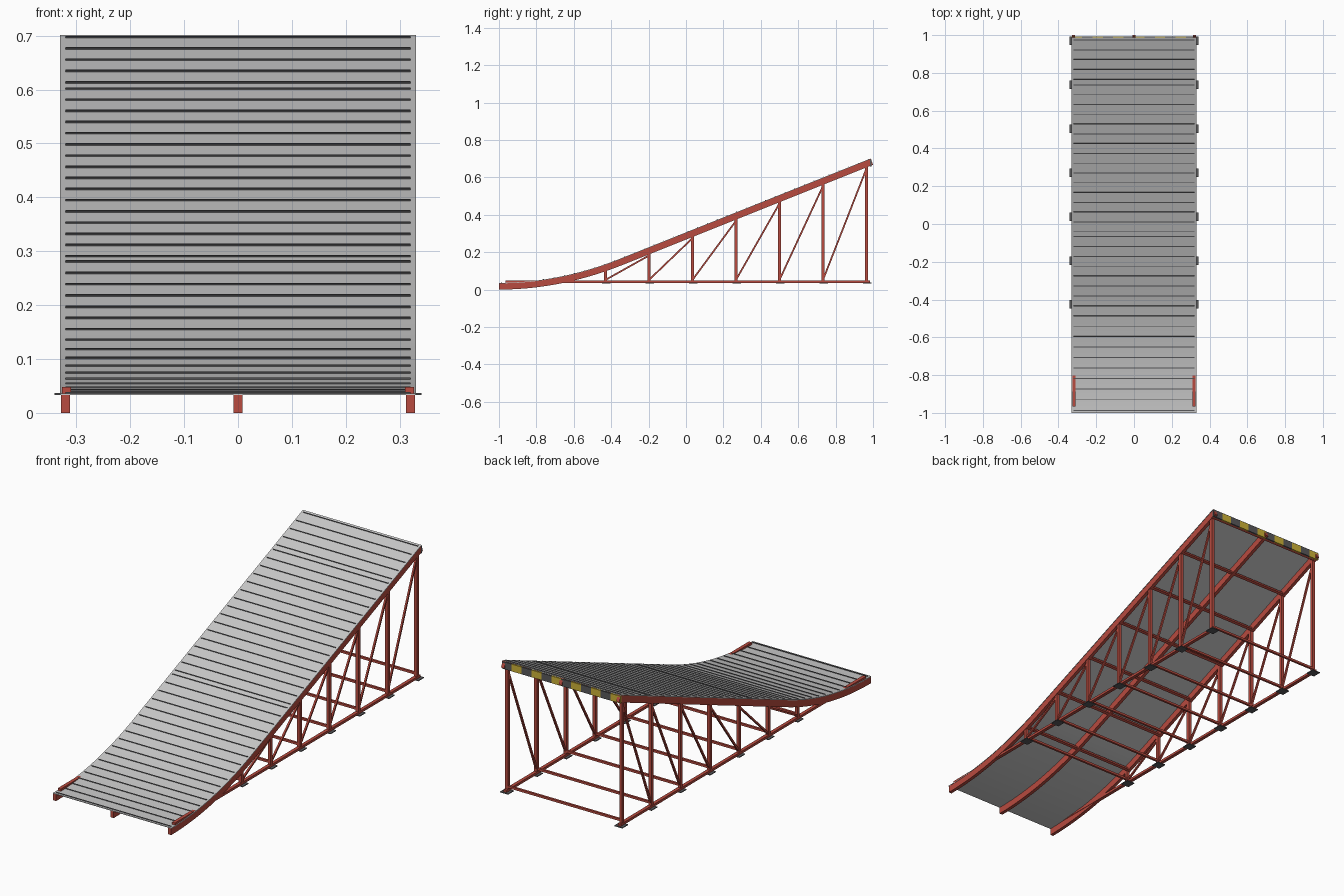
import bpy, bmesh, math
from mathutils import Vector

if "Cube" in bpy.data.objects:
    bpy.data.objects.remove(bpy.data.objects["Cube"])


def material(name, rgb):
    m = bpy.data.materials.new(name)
    m.diffuse_color = (*rgb, 1)
    m.use_nodes = True
    m.node_tree.nodes["Principled BSDF"].inputs["Base Color"].default_value = m.diffuse_color
    return m


RED = material("red steel", (0.48, 0.07, 0.05))
GREY = material("deck grey", (0.58, 0.58, 0.58))
DARK = material("dark grey", (0.10, 0.10, 0.105))
YELLOW = material("hazard yellow", (0.62, 0.45, 0.04))

Y0, YB, Y1 = -1.0, -0.35, 0.987     # ramp start, end of the bend, top edge
SLOPE, Z0 = 0.4, 0.036
SIDE = 0.318                        # x of side frames
FLOOR = 0.036                       # underside of the frame


def deck_point(y, offset=0.0):
    """Point on the riding surface, moved along its normal; also the slope angle."""
    d = min(y, YB) - Y0
    k = SLOPE / (YB - Y0)
    z = Z0 + k * d * d / 2 + SLOPE * max(0, y - YB)
    a = math.atan(k * d)
    return Vector((0, y - math.sin(a) * offset, z + math.cos(a) * offset)), a


def finish(name, bm, mat):
    bmesh.ops.recalc_face_normals(bm, faces=bm.faces)
    me = bpy.data.meshes.new(name)
    bm.to_mesh(me)
    bm.free()
    me.materials.append(mat)
    ob = bpy.data.objects.new(name, me)
    bpy.context.collection.objects.link(ob)
    return ob


def box(name, centre, size, mat, tilt=0.0):
    bm = bmesh.new()
    bmesh.ops.create_cube(bm, size=1)
    for v in bm.verts:
        v.co = Vector(v.co[i] * size[i] for i in range(3))
    ob = finish(name, bm, mat)
    ob.location = centre
    ob.rotation_euler.x = tilt
    return ob


def strip(name, x, width, top, bottom, mat):
    """Box section swept along the ramp curve."""
    ys = [Y0 + (YB - Y0) * i / 20 for i in range(21)] + [Y1]
    bm = bmesh.new()
    rings = []
    for y in ys:
        ring = []
        for sx, off in ((-1, top), (1, top), (1, bottom), (-1, bottom)):
            p = deck_point(y, off)[0]
            ring.append(bm.verts.new((x + sx * width / 2, p.y, p.z)))
        rings.append(ring)
    for a, b in zip(rings, rings[1:]):
        for i in range(4):
            j = (i + 1) % 4
            bm.faces.new((a[i], a[j], b[j], b[i]))
    bm.faces.new(rings[0])
    bm.faces.new(rings[-1])
    ob = finish(name, bm, mat)
    bpy.ops.object.select_all(action='DESELECT')
    ob.select_set(True)
    bpy.context.view_layer.objects.active = ob
    bpy.ops.object.shade_smooth_by_angle(angle=math.radians(30))


# Deck sheet and the three beams below it
strip("deck", 0, 0.66, 0.0, -0.003, GREY)
for label, x in (("left", -SIDE - 0.002), ("middle", 0), ("right", SIDE + 0.002)):
    strip(label + "_beam", x, 0.017, -0.003, -0.036, RED)

# Grip cleats, spaced along the surface on three deck panels, from the top down
samples = [Y1 - (Y1 - Y0) * i / 2000 for i in range(2001)]
lengths = [0.0]
for a, b in zip(samples, samples[1:]):
    lengths.append(lengths[-1] + (deck_point(a)[0] - deck_point(b)[0]).length)
places = ([0.012 + 0.0565 * i for i in range(5)]
          + [0.269 + 0.0558 * i for i in range(16)]
          + [1.133 + 0.0565 * i for i in range(18)])
for s in places:
    if s < lengths[-1] - 0.01:
        y = next(yy for yy, l in zip(samples, lengths) if l >= s)
        p, a = deck_point(y, 0.001)
        box("cleat", p, (0.64, 0.004, 0.004), DARK, a)

# Side frames: rails, posts, feet and diagonals
posts = [-0.43 + 0.2325 * i for i in range(7)]
for side, sx in (("left", -1), ("right", 1)):
    x = sx * SIDE
    box(side + "_rail", (x, 0.009, 0.042), (0.017, 1.95, 0.012), RED)
    for y in posts:
        top = deck_point(y)[0].z - 0.02
        box(side + "_post", (x, y, (top + FLOOR) / 2), (0.016, 0.016, top - FLOOR), RED)
        box(side + "_foot", (x, y + 0.004, FLOOR - 0.001), (0.045, 0.045, 0.004), DARK)
    for ya, yb in zip(posts, posts[1:]):
        a = Vector((x, ya, 0.052))
        b = Vector((x, yb, deck_point(yb)[0].z - 0.045))
        d = b - a
        box(side + "_diagonal", (a + b) / 2, (0.009, d.length, 0.009), RED,
            math.atan2(d.z, d.y))

# Cross bars joining the two frames, low and under the deck
for y in posts:
    box("lower_cross_bar", (0, y, 0.06), (2 * SIDE, 0.011, 0.011), RED)
    p, a = deck_point(y, -0.028)
    box("upper_cross_bar", p, (2 * SIDE, 0.013, 0.013), RED, a)

# Striped warning board on the top edge
for i in range(12):
    box("warning_stripe", (0.3025 - 0.055 * i, 0.988, 0.677), (0.055, 0.008, 0.036),
        YELLOW if i % 2 else DARK)
